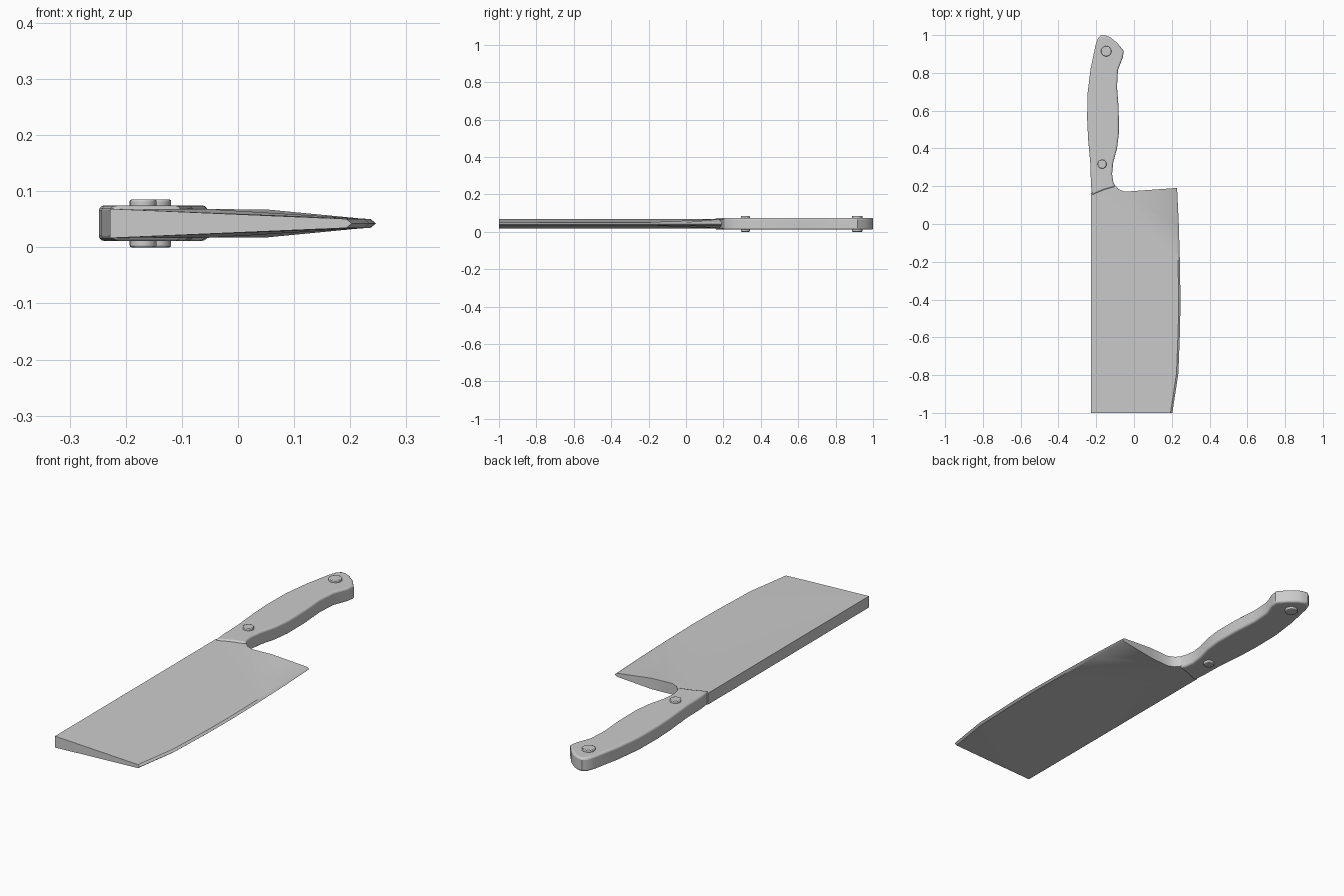
import bpy, bmesh

if "Cube" in bpy.data.objects:
    bpy.data.objects.remove(bpy.data.objects["Cube"])

ZC = 0.0425  # mid-plane of the knife


def finish(name, bm, bevel=0.0, segments=3):
    bmesh.ops.recalc_face_normals(bm, faces=bm.faces)
    me = bpy.data.meshes.new(name)
    bm.to_mesh(me)
    bm.free()
    ob = bpy.data.objects.new(name, me)
    bpy.context.collection.objects.link(ob)
    if bevel:
        mod = ob.modifiers.new("rounded_edges", 'BEVEL')
        mod.width = bevel
        mod.segments = segments
        mod.limit_method = 'ANGLE'
        mod.angle_limit = 1.0
    bpy.ops.object.select_all(action='DESELECT')
    ob.select_set(True)
    bpy.context.view_layer.objects.active = ob
    bpy.ops.object.shade_smooth_by_angle(angle=0.6)
    return ob


# Blade: outline of (x, y, half thickness), thick spine tapering to the edge
back = [(-0.228, -1.0, 0.026), (-0.228, 0.165, 0.026), (-0.16, 0.20, 0.0255),
        (-0.10, 0.205, 0.0255), (-0.082, 0.185, 0.0255), (-0.05, 0.171, 0.0255),
        (0.05, 0.178, 0.0250)]
edge = [(0.222, 0.19), (0.231, 0.0), (0.237, -0.2), (0.240, -0.4),
        (0.238, -0.55), (0.229, -0.79), (0.197, -1.0)]
bm = bmesh.new()
sides = []
for s in (1, -1):
    b = [bm.verts.new((x, y, ZC + s * h)) for x, y, h in back]
    e = [bm.verts.new((x - 0.004, y, ZC + s * 0.008)) for x, y in edge]
    face = bm.faces.new(b + e)
    sides.append((b, e, face))
tip = [bm.verts.new((x + 0.006, y, ZC)) for x, y in edge]
(b0, e0, f0), (b1, e1, f1) = sides
for i in range(len(b0) - 1):
    bm.faces.new((b0[i], b0[i + 1], b1[i + 1], b1[i]))
for e in (e0, e1):
    for i in range(len(e) - 1):
        bm.faces.new((e[i], e[i + 1], tip[i + 1], tip[i]))
bm.faces.new((b0[-1], e0[0], tip[0], e1[0], b1[-1]))
bm.faces.new((b0[0], e0[-1], tip[-1], e1[-1], b1[0]))
bmesh.ops.triangulate(bm, faces=[f0, f1])
finish("blade", bm)

# Handle: extruded profile with rounded edges
profile = [(-0.222, 0.153), (-0.228, 0.21), (-0.231, 0.32), (-0.243, 0.45),
           (-0.248, 0.56), (-0.246, 0.69), (-0.230, 0.82), (-0.203, 0.95),
           (-0.190, 0.985), (-0.172, 1.0), (-0.150, 0.998), (-0.125, 0.988),
           (-0.090, 0.960), (-0.054, 0.916), (-0.060, 0.880), (-0.085, 0.815),
           (-0.090, 0.725), (-0.081, 0.61), (-0.080, 0.48), (-0.090, 0.40),
           (-0.110, 0.325), (-0.116, 0.265), (-0.110, 0.225), (-0.099, 0.198),
           (-0.155, 0.182), (-0.190, 0.168)]
bm = bmesh.new()
bottom = bm.faces.new([bm.verts.new((x, y, 0.0115)) for x, y in profile])
ext = bmesh.ops.extrude_face_region(bm, geom=[bottom])
for v in ext['geom']:
    if isinstance(v, bmesh.types.BMVert):
        v.co.z = 0.0745
finish("handle", bm, bevel=0.009)

# Rivets passing through the handle
for name, x, y, r in (("rear_rivet", -0.147, 0.915, 0.028),
                      ("front_rivet", -0.169, 0.317, 0.024)):
    bm = bmesh.new()
    bmesh.ops.create_cone(bm, cap_ends=True, segments=16, radius1=r, radius2=r,
                          depth=0.085)
    bmesh.ops.translate(bm, verts=bm.verts, vec=(x, y, ZC))
    finish(name, bm, bevel=0.003, segments=2)
